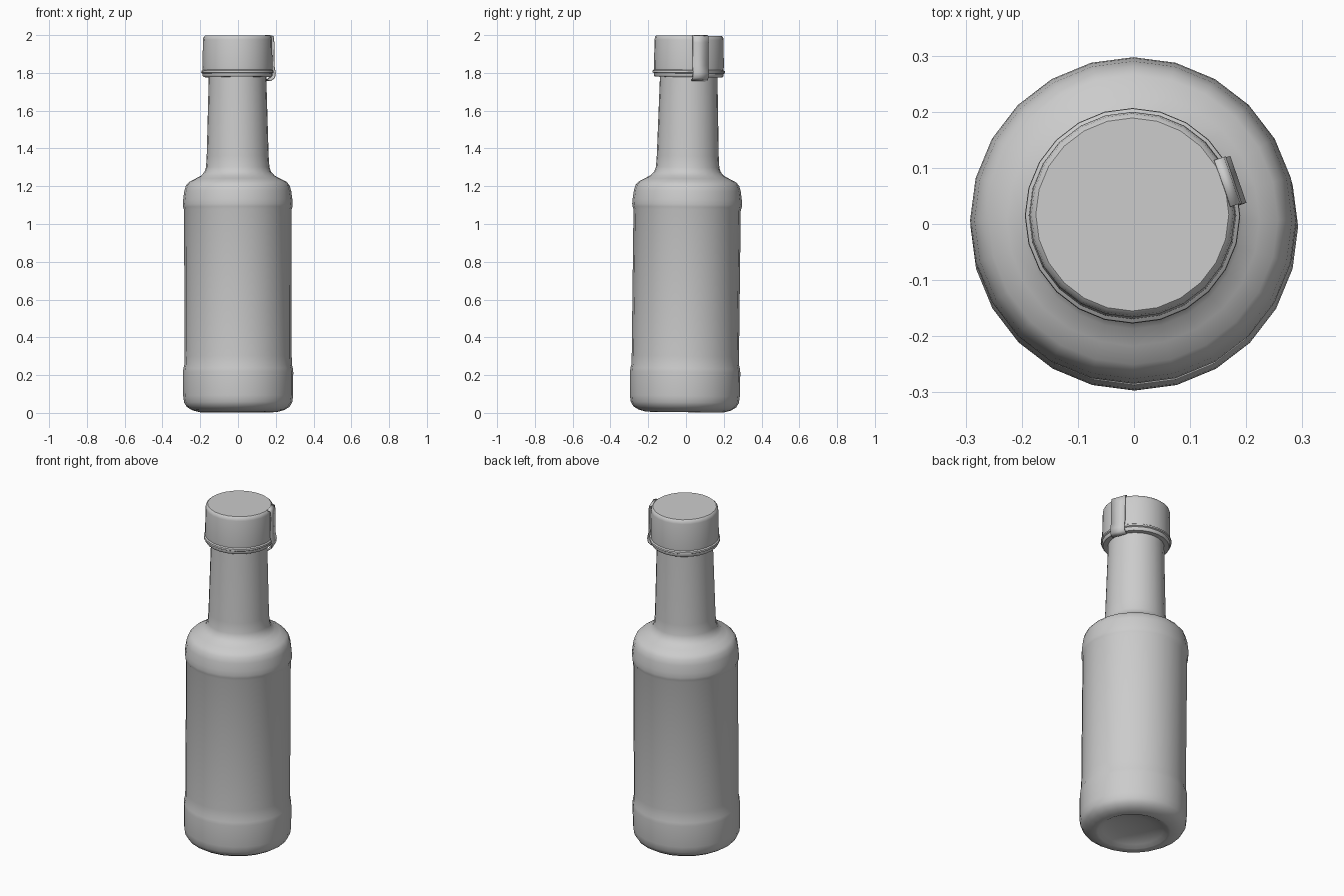
import bpy, bmesh, math
from mathutils import Matrix, Vector

if "Cube" in bpy.data.objects:
    bpy.data.objects.remove(bpy.data.objects["Cube"])

SIDES = 24
# The whole bottle leans very slightly backwards and to the left
LEAN = (Matrix.Translation((0.001, -0.007, 0)) @ Matrix.Rotation(-0.012, 4, 'X')
        @ Matrix.Rotation(-0.002, 4, 'Y'))


def finish(name, bm, angle):
    bmesh.ops.remove_doubles(bm, verts=bm.verts, dist=1e-5)
    bmesh.ops.recalc_face_normals(bm, faces=bm.faces)
    bm.transform(LEAN)
    mesh = bpy.data.meshes.new(name)
    bm.to_mesh(mesh)
    bm.free()
    obj = bpy.data.objects.new(name, mesh)
    bpy.context.collection.objects.link(obj)
    bpy.ops.object.select_all(action='DESELECT')
    bpy.context.view_layer.objects.active = obj
    obj.select_set(True)
    bpy.ops.object.shade_smooth_by_angle(angle=math.radians(angle))
    return obj


def lathe(name, profile, angle=40):
    bm = bmesh.new()
    verts = [bm.verts.new((r, 0, z)) for r, z in profile]
    edges = [bm.edges.new(pair) for pair in zip(verts, verts[1:])]
    bmesh.ops.spin(bm, geom=verts + edges, cent=(0, 0, 0), axis=(0, 0, 1),
                   angle=math.tau, steps=SIDES, use_merge=True)
    return finish(name, bm, angle)


# Glass: recessed base, lower band, body, upper band, shoulder and neck
lathe("bottle", [
    (0, 0.045), (0.10, 0.038), (0.165, 0.02), (0.19, 0.006), (0.205, 0.004),
    (0.245, 0.015), (0.272, 0.032), (0.286, 0.055), (0.291, 0.09),
    (0.292, 0.215), (0.290, 0.235), (0.285, 0.255), (0.284, 0.30),
    (0.284, 1.075), (0.289, 1.09), (0.291, 1.105), (0.289, 1.13),
    (0.283, 1.175), (0.274, 1.205), (0.258, 1.223), (0.225, 1.24),
    (0.195, 1.256), (0.177, 1.275), (0.168, 1.30), (0.164, 1.36),
    (0.152, 1.79)], 50)

# Cap with its tamper ring at the lower edge
lathe("cap", [
    (0, 1.997), (0.172, 1.997), (0.180, 1.990), (0.183, 1.975),
    (0.185, 1.83), (0.184, 1.816), (0.191, 1.811), (0.192, 1.801),
    (0.185, 1.797), (0.185, 1.786), (0.179, 1.778), (0.150, 1.778)])

# Tear strip: a flat band running down the cap side and curling under
path = [(0.170, 1.998), (0.186, 1.992), (0.189, 1.96), (0.189, 1.84),
        (0.197, 1.80), (0.193, 1.775), (0.172, 1.760)]
bm = bmesh.new()
turn = Matrix.Rotation(math.radians(19), 4, 'Z')
rows = [[bm.verts.new(turn @ Vector((r, w, z))) for w in (-0.044, 0.044)]
        for r, z in path]
for a, b in zip(rows, rows[1:]):
    bm.faces.new((a[0], a[1], b[1], b[0]))
strip = finish("tear_strip", bm, 30)
solid = strip.modifiers.new("thickness", 'SOLIDIFY')
solid.thickness = 0.005
solid.offset = 0
